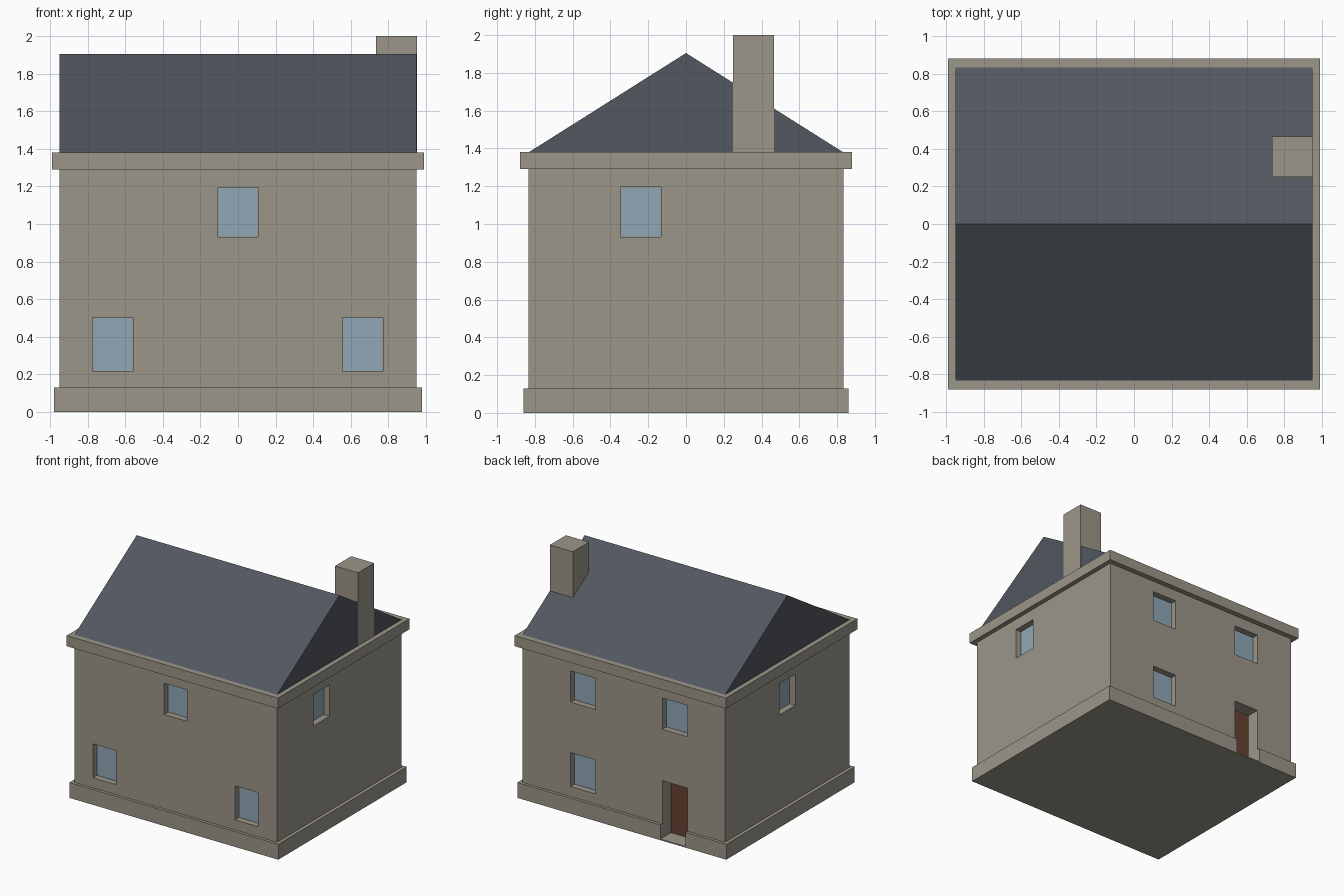
import bpy, bmesh

if "Cube" in bpy.data.objects:
    bpy.data.objects.remove(bpy.data.objects["Cube"])

HX, HY = 0.95, 0.835          # half width and half depth of the walls
RIDGE, EAVE = 1.905, 1.38


def material(name, rgb):
    m = bpy.data.materials.new(name)
    m.diffuse_color = (*rgb, 1)
    m.use_nodes = True
    m.node_tree.nodes["Principled BSDF"].inputs["Base Color"].default_value = m.diffuse_color
    return m


STONE = material("stone", (0.33, 0.305, 0.25))
SLATE = material("slate", (0.085, 0.095, 0.115))
GLASS = material("glass", (0.28, 0.39, 0.47))
WOOD = material("wood", (0.13, 0.055, 0.03))


def finish(name, bm, mat):
    bmesh.ops.recalc_face_normals(bm, faces=bm.faces)
    me = bpy.data.meshes.new(name)
    bm.to_mesh(me)
    bm.free()
    me.materials.append(mat)
    ob = bpy.data.objects.new(name, me)
    bpy.context.collection.objects.link(ob)
    return ob


def box_into(bm, lo, hi):
    vs = bmesh.ops.create_cube(bm, size=1)["verts"]
    for v in vs:
        for i in range(3):
            v.co[i] = hi[i] if v.co[i] > 0 else lo[i]


def box(name, lo, hi, mat):
    bm = bmesh.new()
    box_into(bm, lo, hi)
    return finish(name, bm, mat)


# Body: one shell stacked from rectangles (plinth, walls, cornice)
bm = bmesh.new()
rings = []
for hx, hy, z in [(0.98, 0.86, 0), (0.98, 0.86, 0.13), (HX, HY, 0.13),
                  (HX, HY, 1.29), (0.99, 0.88, 1.29), (0.99, 0.88, EAVE)]:
    rings.append([bm.verts.new((sx * hx, sy * hy, z))
                  for sx, sy in [(-1, -1), (1, -1), (1, 1), (-1, 1)]])
for a, b in zip(rings, rings[1:]):
    for i in range(4):
        j = (i + 1) % 4
        bm.faces.new((a[i], a[j], b[j], b[i]))
bm.faces.new(rings[0])
bm.faces.new(rings[-1])
body = finish("house_body", bm, STONE)

# Openings: a recess cut into the body plus a panel at its back
cut = bmesh.new()


def side_box(side, c, w, z0, z1, d0, d1):
    """Corners of a box spanning d0..d1 outward from the centre on one side."""
    s = 1 if side in ("right", "back") else -1
    near, far = sorted((s * d0, s * d1))
    a, b = c - w / 2, c + w / 2
    if side in ("left", "right"):
        return (near, a, z0), (far, b, z1)
    return (a, near, z0), (b, far, z1)


def opening(name, side, c, w, z0, z1, depth, mat):
    wall = HX if side in ("left", "right") else HY
    back = wall - depth
    box_into(cut, *side_box(side, c, w, z0, z1, back, 1.2))
    e = 0.004
    box(name, *side_box(side, c, w - 2 * e, z0 + e, z1 - e,
                        back - 0.01, back + 0.004), mat)


LOW, HIGH = (0.215, 0.503), (0.93, 1.195)
for name, side, c, w, zs in [
        ("front_window_low_left", "front", -0.667, 0.215, LOW),
        ("front_window_low_right", "front", 0.663, 0.215, LOW),
        ("front_window_high", "front", 0.0, 0.215, HIGH),
        ("right_window", "right", -0.24, 0.215, HIGH),
        ("left_window", "left", 0.0, 0.215, HIGH),
        ("back_window_high_a", "back", 0.38, 0.235, HIGH),
        ("back_window_high_b", "back", -0.48, 0.235, HIGH),
        ("back_window_low", "back", 0.38, 0.235, LOW)]:
    opening(name, side, c, w, *zs, 0.054, GLASS)
opening("back_door", "back", -0.48, 0.235, 0.01, 0.495, 0.115, WOOD)

cutter = finish("opening_cutter", cut, STONE)
cutter.hide_render = True
mod = body.modifiers.new("openings", "BOOLEAN")
mod.operation = "DIFFERENCE"
mod.solver = "EXACT"
mod.object = cutter
bpy.context.view_layer.objects.active = body
bpy.ops.object.modifier_apply(modifier=mod.name)
bpy.data.objects.remove(cutter)

# Gable roof: triangle extruded along x
bm = bmesh.new()
tri = bm.faces.new([bm.verts.new((-HX, y, z))
                    for y, z in [(-0.832, EAVE), (0.832, EAVE), (0, RIDGE)]])
ext = bmesh.ops.extrude_face_region(bm, geom=[tri], use_keep_orig=True)
for v in ext["geom"]:
    if isinstance(v, bmesh.types.BMVert):
        v.co.x = HX
finish("roof", bm, SLATE)

# Chimney flush with the right gable
box("chimney", (0.735, 0.25, EAVE), (HX + 0.001, 0.465, 2.0), STONE)
